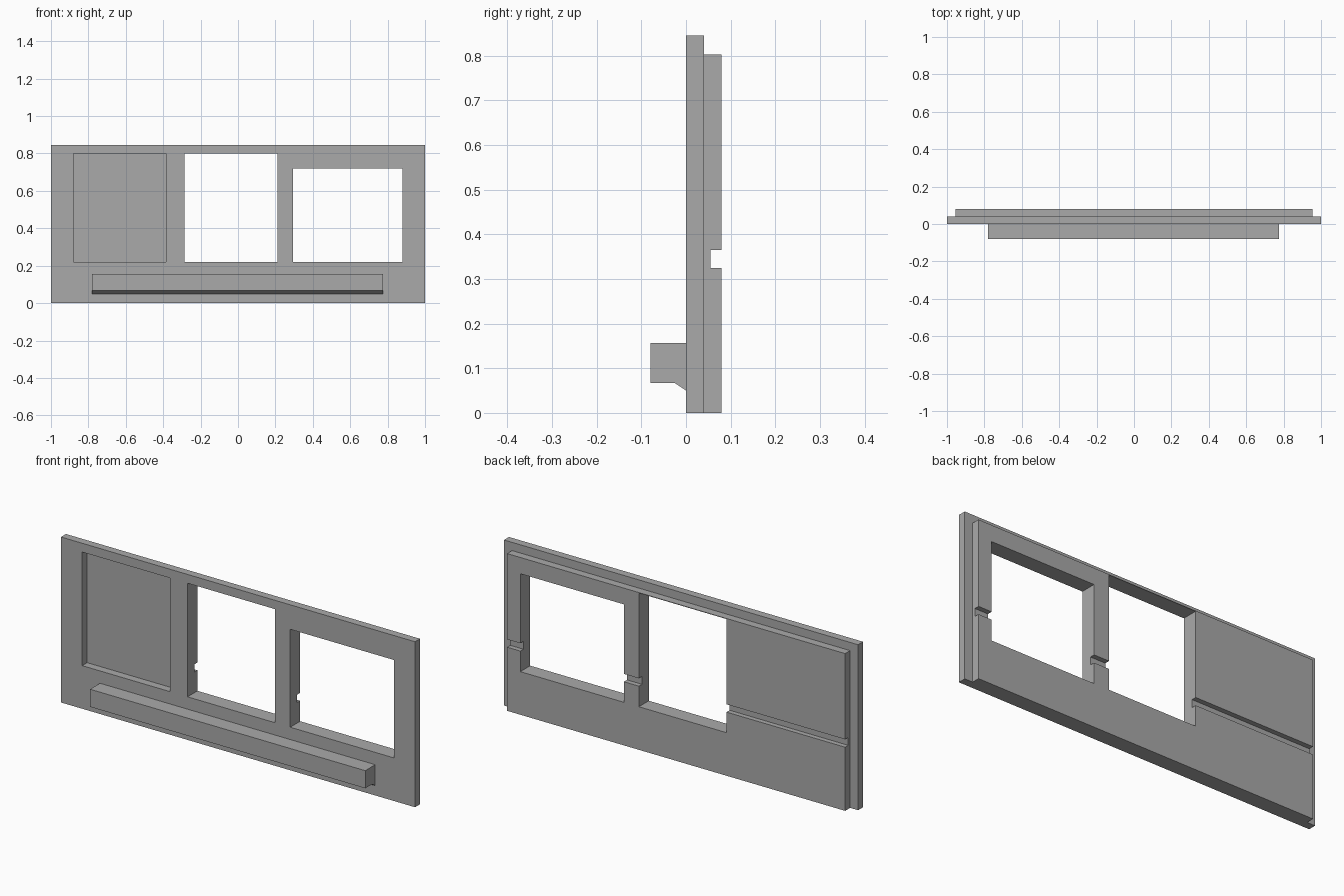
import bpy, bmesh

if "Cube" in bpy.data.objects:
    bpy.data.objects.remove(bpy.data.objects["Cube"])

grey = bpy.data.materials.new("plain_grey")
grey.diffuse_color = (0.4, 0.4, 0.4, 1)
grey.use_nodes = True
grey.node_tree.nodes["Principled BSDF"].inputs["Base Color"].default_value = grey.diffuse_color


def prism(name, profile, x0, x1):
    """Extrude a (y, z) profile along x."""
    bm = bmesh.new()
    face = bm.faces.new([bm.verts.new((x0, y, z)) for y, z in profile])
    ext = bmesh.ops.extrude_face_region(bm, geom=[face])
    verts = [g for g in ext["geom"] if isinstance(g, bmesh.types.BMVert)]
    bmesh.ops.translate(bm, verts=verts, vec=(x1 - x0, 0, 0))
    bmesh.ops.recalc_face_normals(bm, faces=bm.faces)
    mesh = bpy.data.meshes.new(name)
    bm.to_mesh(mesh)
    bm.free()
    mesh.materials.append(grey)
    obj = bpy.data.objects.new(name, mesh)
    bpy.context.collection.objects.link(obj)
    return obj


def box(name, x0, x1, y0, y1, z0, z1):
    return prism(name, [(y0, z0), (y1, z0), (y1, z1), (y0, z1)], x0, x1)


def combine(target, tool, operation):
    """Apply a boolean and discard the tool object."""
    mod = target.modifiers.new("combine", 'BOOLEAN')
    mod.operation, mod.solver, mod.object = operation, 'EXACT', tool
    bpy.context.view_layer.objects.active = target
    bpy.ops.object.modifier_apply(modifier=mod.name)
    bpy.data.objects.remove(tool, do_unlink=True)


# Front sheet with the smaller backing layer, grooved along its length
panel = box("wall_panel", -1, 1, 0, 0.04, 0, 0.845)
backing = prism("backing_layer",
                [(0.02, 0), (0.08, 0), (0.08, 0.325), (0.055, 0.325),
                 (0.055, 0.365), (0.08, 0.365), (0.08, 0.803), (0.02, 0.803)],
                -0.955, 0.955)
combine(panel, backing, 'UNION')

# Blind recess on the left, two through openings
for x0, x1, top, depth in ((-0.88, -0.385, 0.80, 0.04),
                           (-0.285, 0.21, 0.80, 0.2),
                           (0.295, 0.88, 0.72, 0.2)):
    combine(panel, box("opening_cutter", x0, x1, -0.1, depth, 0.22, top),
            'DIFFERENCE')

# Ledge along the front with a chamfered foot
prism("front_ledge", [(0, 0.05), (-0.025, 0.067), (-0.08, 0.067),
                      (-0.08, 0.157), (0, 0.157)], -0.78, 0.775)
